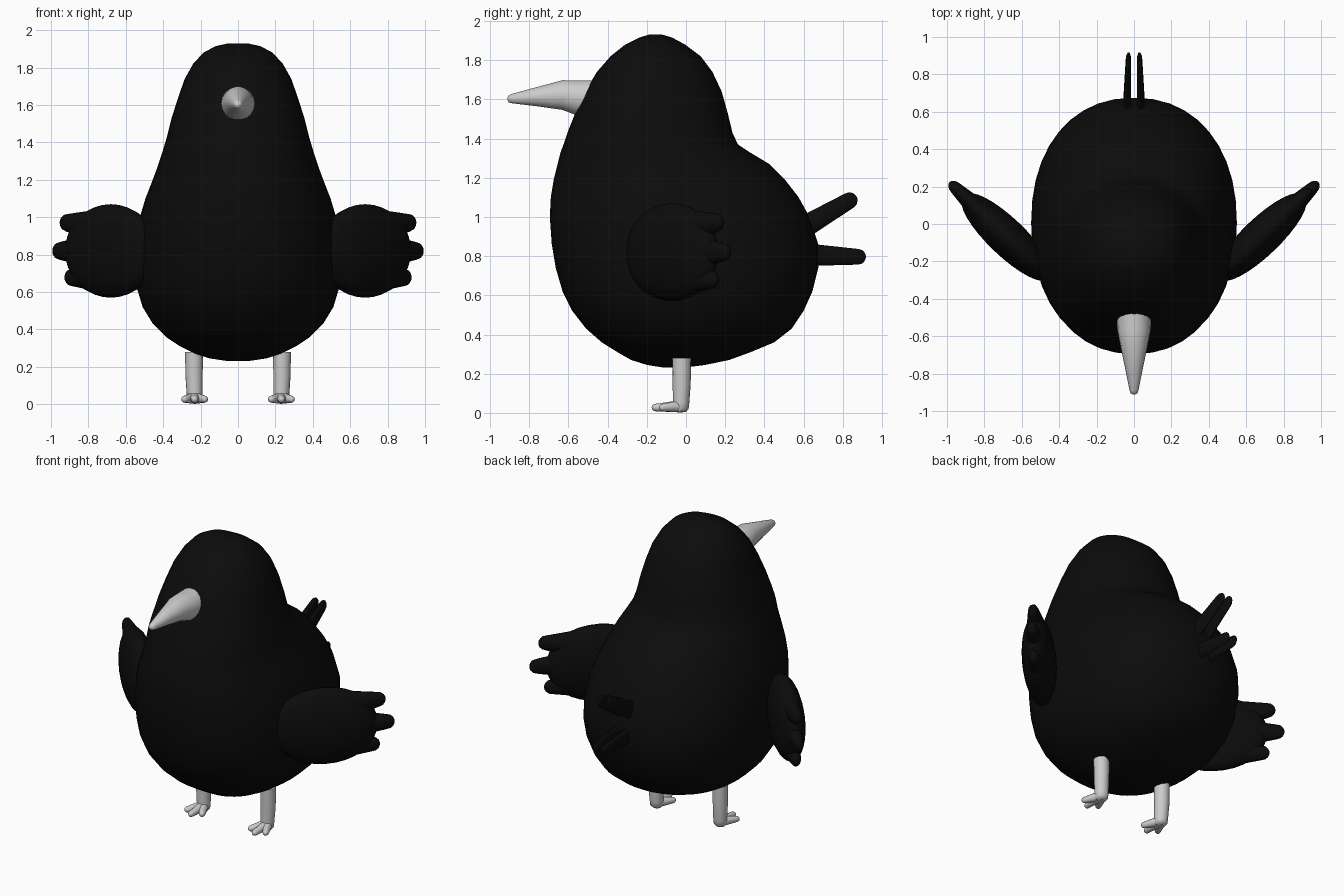
import bpy, bmesh, math
from mathutils import Vector as V

if "Cube" in bpy.data.objects:
    bpy.data.objects.remove(bpy.data.objects["Cube"])


def material(name, value):
    m = bpy.data.materials.new(name)
    m.diffuse_color = (value, value, value, 1)
    m.use_nodes = True
    m.node_tree.nodes["Principled BSDF"].inputs["Base Color"].default_value = m.diffuse_color
    return m


BLACK = material("plumage black", 0.0035)
GREY = material("beak and leg grey", 0.6)


def loft(bm, rings, sides=16, power=2.0):
    """Skin rings of (centre, half axis a, half axis b), closing both ends."""
    loops = []
    for c, a, b in rings:
        loop = []
        for i in range(sides):
            t = 2 * math.pi * i / sides
            ca, sa = math.cos(t), math.sin(t)
            ca = math.copysign(abs(ca) ** (2 / power), ca)
            sa = math.copysign(abs(sa) ** (2 / power), sa)
            loop.append(bm.verts.new(V(c) + V(a) * ca + V(b) * sa))
        loops.append(loop)
    for p, q in zip(loops, loops[1:]):
        for i in range(sides):
            j = (i + 1) % sides
            bm.faces.new((p[i], p[j], q[j], q[i]))
    bm.faces.new(loops[0][::-1])
    bm.faces.new(loops[-1])


def limb(bm, start, tip, r0, r1, up=(0, 0, 1), flat0=1.0, flat1=1.0, sides=12):
    """Tapered finger with a rounded tip; flat scales the sideways radius."""
    start, tip = V(start), V(tip)
    d = (tip - start).normalized()
    side = d.cross(V(up)).normalized()
    a = side.cross(d)
    end = tip - d * r1
    rings = []
    for k in range(4):
        t = k / 4
        r, f = r0 + (r1 - r0) * t, flat0 + (flat1 - flat0) * t
        rings.append((start.lerp(end, t), a * r, side * r * f))
    for deg in (0, 30, 55, 75, 86):
        r = r1 * math.cos(math.radians(deg))
        rings.append((end + d * r1 * math.sin(math.radians(deg)), a * r, side * r * flat1))
    loft(bm, rings, sides)


def finish(name, bm, mat):
    bmesh.ops.recalc_face_normals(bm, faces=bm.faces[:])
    me = bpy.data.meshes.new(name)
    bm.to_mesh(me)
    bm.free()
    me.materials.append(mat)
    ob = bpy.data.objects.new(name, me)
    bpy.context.collection.objects.link(ob)
    bpy.ops.object.select_all(action='DESELECT')
    ob.select_set(True)
    bpy.context.view_layer.objects.active = ob
    bpy.ops.object.shade_smooth_by_angle(angle=math.radians(50))
    return ob


# Body and head: height, front y, back y, half width
PROFILE = [
    (0.232, -0.12, 0.0, 0.06), (0.245, -0.20, 0.10, 0.15), (0.27, -0.28, 0.22, 0.23),
    (0.31, -0.35, 0.33, 0.31), (0.36, -0.43, 0.45, 0.385), (0.43, -0.51, 0.54, 0.455),
    (0.52, -0.58, 0.60, 0.51), (0.62, -0.63, 0.645, 0.54), (0.74, -0.665, 0.675, 0.55),
    (0.86, -0.685, 0.675, 0.545), (1.0, -0.695, 0.63, 0.525), (1.1, -0.69, 0.575, 0.495),
    (1.19, -0.675, 0.505, 0.46), (1.27, -0.655, 0.425, 0.43), (1.33, -0.64, 0.325, 0.41),
    (1.37, -0.625, 0.265, 0.398), (1.43, -0.605, 0.237, 0.38), (1.53, -0.565, 0.213, 0.355),
    (1.64, -0.515, 0.182, 0.32), (1.74, -0.455, 0.135, 0.285), (1.82, -0.385, 0.075, 0.24),
    (1.88, -0.31, -0.005, 0.185), (1.915, -0.24, -0.07, 0.12), (1.93, -0.19, -0.12, 0.05)]
bm = bmesh.new()
loft(bm, [((0, (f + b) / 2, z), (w, 0, 0), (0, (b - f) / 2, 0)) for z, f, b, w in PROFILE],
     sides=40, power=2.2)
finish("body", bm, BLACK)

# Beak: y, centre height, radius
bm = bmesh.new()
loft(bm, [((0, y, z), (r, 0, 0), (0, 0, r)) for y, z, r in (
    (-0.46, 1.607, 0.092), (-0.56, 1.608, 0.09), (-0.63, 1.622, 0.077), (-0.76, 1.614, 0.05),
    (-0.89, 1.604, 0.024), (-0.905, 1.603, 0.018), (-0.912, 1.603, 0.006))], sides=18)
finish("beak", bm, GREY)

for s, label in ((-1, "left"), (1, "right")):
    # Wing: flattened blade swept back, with three finger feathers
    bm = bmesh.new()
    along = V((s * 0.72, 0.69, 0))
    thick = V((s * 0.69, -0.72, 0))
    centre = V((s * 0.68, -0.07, 0.82))
    rings = []
    for k in range(1, 16):
        t = math.pi * k / 16
        r = math.sin(t) ** 0.9
        rings.append((centre - along * 0.32 * math.cos(t), V((0, 0, 0.25 * r)), thick * 0.1 * r))
    loft(bm, rings, sides=24)
    for z0, z1, reach in ((0.94, 0.975, 0.37), (0.82, 0.82, 0.425), (0.70, 0.675, 0.335)):
        p0 = centre + along * 0.03
        p1 = centre + along * reach
        limb(bm, (p0.x, p0.y, z0), (p1.x, p1.y, z1), 0.11, 0.048, flat0=0.75, flat1=0.7)
    finish(label + "_wing", bm, BLACK)

    # Tail: an upper and a lower slim feather on each side
    bm = bmesh.new()
    limb(bm, (s * 0.04, 0.52, 0.90), (s * 0.029, 0.87, 1.105), 0.062, 0.042, flat0=0.4, flat1=0.36)
    limb(bm, (s * 0.04, 0.55, 0.81), (s * 0.029, 0.918, 0.795), 0.062, 0.04, flat0=0.4, flat1=0.36)
    finish(label + "_tail_feathers", bm, BLACK)

    # Leg with three forward toes
    bm = bmesh.new()
    loft(bm, [((s * x, y, z), (r, 0, 0), (0, r, 0)) for x, y, z, r in (
        (0.235, -0.022, 0.28, 0.048), (0.235, -0.022, 0.15, 0.046), (0.232, -0.025, 0.05, 0.042),
        (0.232, -0.027, 0.02, 0.040), (0.232, -0.03, 0.005, 0.028))], sides=16)
    for dx, y in ((-0.062, -0.135), (0, -0.175), (0.062, -0.135)):
        limb(bm, (s * 0.232, -0.02, 0.034), (s * 0.232 + dx, y, 0.026), 0.032, 0.019)
    finish(label + "_leg", bm, GREY)
